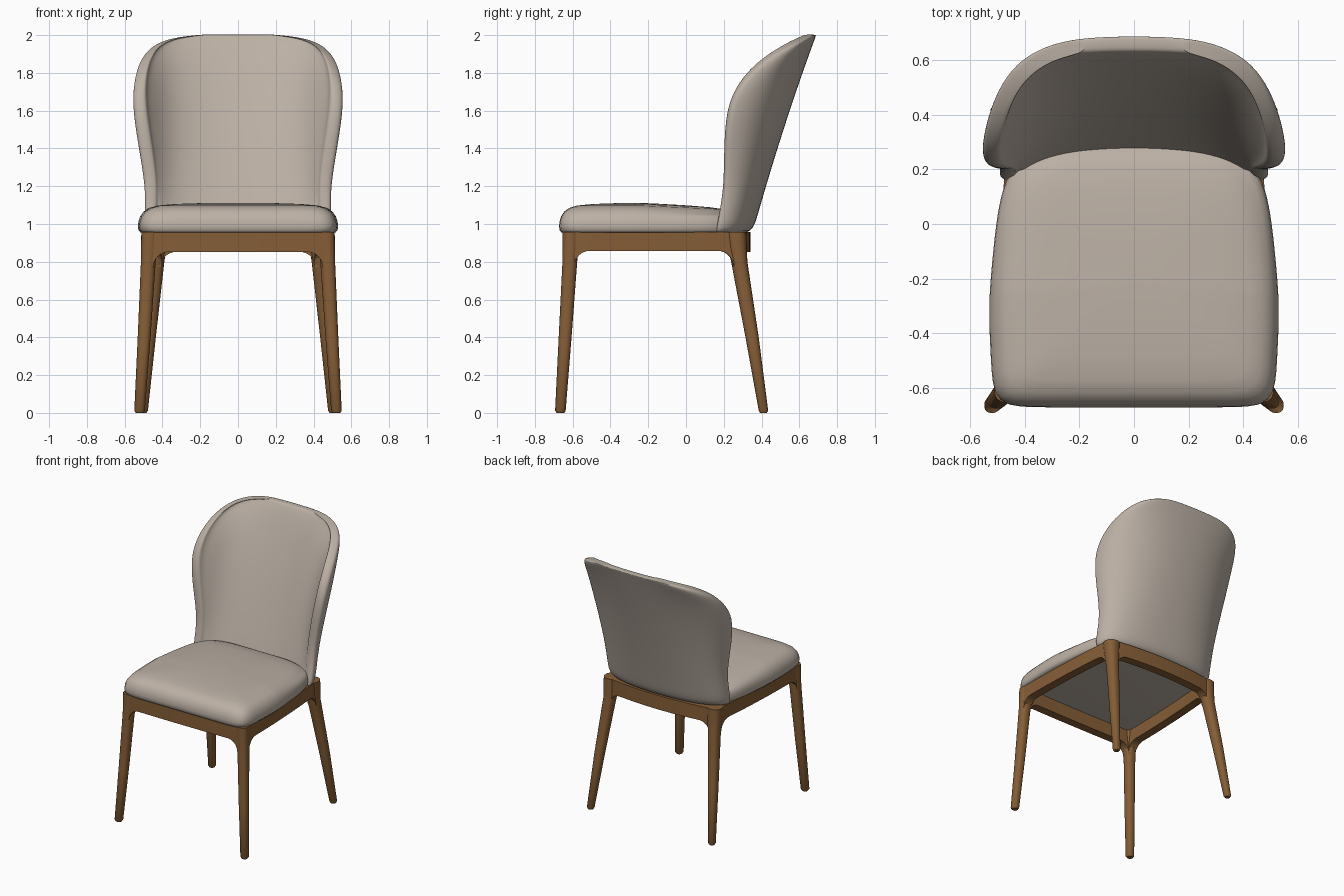
import bpy, bmesh, math
from mathutils import Vector

if "Cube" in bpy.data.objects:
    bpy.data.objects.remove(bpy.data.objects["Cube"])


def material(name, rgb):
    m = bpy.data.materials.new(name)
    m.diffuse_color = (*rgb, 1)
    m.use_nodes = True
    m.node_tree.nodes["Principled BSDF"].inputs["Base Color"].default_value = m.diffuse_color
    return m


FABRIC = material("taupe fabric", (0.50, 0.435, 0.375))
WOOD = material("brown wood", (0.235, 0.112, 0.038))


def loft(name, rings, mat, angle=40, caps=True):
    """Skin a list of closed cross-sections and cap the ends."""
    bm = bmesh.new()
    rows = [[bm.verts.new(p) for p in r] for r in rings]
    n = len(rows[0])
    for a, b in zip(rows, rows[1:]):
        for i in range(n):
            j = (i + 1) % n
            bm.faces.new((a[i], a[j], b[j], b[i]))
    for row in (rows[0], rows[-1]):
        if caps:
            bm.faces.new(row)
        else:  # quad strip joining the two halves of a flat section
            for i in range(n // 2 - 1):
                bm.faces.new((row[i], row[i + 1], row[n - 2 - i], row[n - 1 - i]))
    bmesh.ops.recalc_face_normals(bm, faces=bm.faces)
    me = bpy.data.meshes.new(name)
    bm.to_mesh(me)
    bm.free()
    me.materials.append(mat)
    ob = bpy.data.objects.new(name, me)
    bpy.context.collection.objects.link(ob)
    bpy.ops.object.select_all(action='DESELECT')
    ob.select_set(True)
    bpy.context.view_layer.objects.active = ob
    bpy.ops.object.shade_smooth_by_angle(angle=math.radians(angle))
    return ob


def power(v, e):
    return math.copysign(abs(v) ** e, v)


# Seat cushion: concentric rounded outlines with a soft crown
def seat_ring(scale, z):
    ring = []
    for k in range(120):
        a = math.tau * k / 120
        c, s = math.cos(a), math.sin(a)
        n = 12 if s < 0 else 5
        r = (abs(c) ** n + abs(s) ** n) ** (-1 / n)
        xx, yy = c * r, s * r
        half = 0.53 - 0.022 * max(0, -yy - 0.4) - 0.05 * max(0, yy + 0.2) ** 1.3
        x, y = half * xx * scale, -0.185 + 0.487 * yy * scale
        drop = 0.045 * max(0, y + 0.25) if z > 1.05 else 0
        ring.append((x, y, z - drop))
    return ring


SEAT = [(0.9, .952), (0.975, .955), (0.995, .968), (1, .99), (0.994, 1.015), (0.976, 1.042),
        (0.943, 1.066), (0.89, 1.085), (0.8, 1.098), (0.63, 1.106), (0.4, 1.11), (0.1, 1.112)]
loft("seat cushion", [seat_ring(*p) for p in SEAT], FABRIC, angle=60)

# Backrest: wrapped shell, each row is (height, half width, front y, thickness, edge taper)
BACK = [(.95, .49, .155, .10, .5), (1.05, .49, .175, .10, .5), (1.2, .492, .2, .095, .35),
        (1.4, .527, .2, .09, .2), (1.58, .556, .21, .085, .15), (1.7, .56, .25, .08, .15),
        (1.8, .546, .322, .075, .15), (1.88, .518, .415, .07, .15), (1.935, .472, .505, .065, .15),
        (1.97, .41, .572, .06, .15), (1.992, .32, .627, .055, .1), (2.003, .2, .652, .05, 0)]
ARC = 28
sections = []
for z, w, yf, t, taper in BACK:
    d = z - 0.95
    yc = 0.352 + 0.275 * d + 0.044 * d * d - t / 2
    n = 2.2
    outer, inner = [], []
    for i in range(ARC + 1):
        u = 2 * i / ARC - 1
        a = math.pi / 2 * u
        th = t * (1 - taper * abs(u) ** 4)
        x = (w - t * (1 - taper) / 2) * power(math.sin(a), 2 / n)
        y = yf + (yc - yf) * max(0, math.cos(a)) ** (2 / n)
        # thickness direction: that of the full wrapped shell, not of the trimmed row
        normal = Vector((x / 0.53 ** 2, max(0, y - 0.2) / (yc - 0.2) ** 2, 0)).normalized()
        mid = Vector((x, y, z))
        # extra padding inside the curve where the wings turn forward
        pad = 0.1 * max(0, yc - yf - 0.1) * math.sin(math.pi * u * u) ** 2
        outer.append(mid + normal * th / 2)
        inner.append(mid - normal * (th / 2 + pad))
    sections.append(outer + inner[::-1])
back = loft("backrest", sections, FABRIC, angle=180, caps=False)
sub = back.modifiers.new("smooth", 'SUBSURF')
sub.levels = sub.render_levels = 2


# Legs: tapered round sections (x, y, z, radius)
def leg(name, path, side):
    rings = []
    for x, y, z, r in path:
        rings.append([(side * x + r * power(math.cos(a), 0.85), y + r * power(math.sin(a), 0.85), z)
                      for a in (math.tau * k / 24 for k in range(24))])
    loft(name, rings, WOOD)


FRONT = [(.521, -.665, 0, .02), (.521, -.665, .012, .028), (.497, -.64, .4, .034),
         (.475, -.615, .8, .039), (.471, -.612, .87, .042), (.467, -.609, .957, .045)]
REAR = [(.502, .41, 0, .018), (.502, .41, .012, .025), (.47, .35, .4, .035),
        (.433, .282, .8, .043), (.43, .272, .87, .05), (.426, .264, .957, .055)]
for side, word in ((-1, "left"), (1, "right")):
    leg("front leg " + word, FRONT, side)
    leg("rear leg " + word, REAR, side)


# Aprons: rails between leg tops with filleted ends and a slight outward bow
def apron(name, a, b, bow, low):
    a, b = Vector((*a, 0)), Vector((*b, 0))
    d = b - a
    length = d.length
    out = Vector((d.y, -d.x, 0)).normalized()
    R, START = 0.08, 0.022
    dist = [0, START] + [START + R * (1 - math.cos(math.pi / 2 * k / 8)) for k in range(1, 9)]
    dist += [START + R + (length / 2 - START - R) * k / 6 for k in range(1, 7)]
    dist += [length - s for s in reversed(dist[:-1])]
    rings = []
    for s in dist:
        u = min(s, length - s) - START
        bottom = low - (R - math.sqrt(max(0, R * R - (R - max(u, 0)) ** 2)) if u < R else 0)
        mid = a + d * (s / length) + out * bow * 4 * (s / length) * (1 - s / length)
        o, i = mid + out * 0.036, mid - out * 0.027
        rings.append([(o.x, o.y, 0.957), (o.x, o.y, bottom), (i.x, i.y, bottom), (i.x, i.y, 0.957)])
    loft(name, rings, WOOD)


fx, fy, rx, ry = .47, -.613, .43, .27
apron("front apron", (-fx, fy), (fx, fy), 0.005, .852)
apron("right apron", (fx, fy), (rx, ry), 0.012, .858)
apron("rear apron", (rx, ry), (-rx, ry), 0.035, .852)
apron("left apron", (-rx, ry), (-fx, fy), 0.012, .858)
